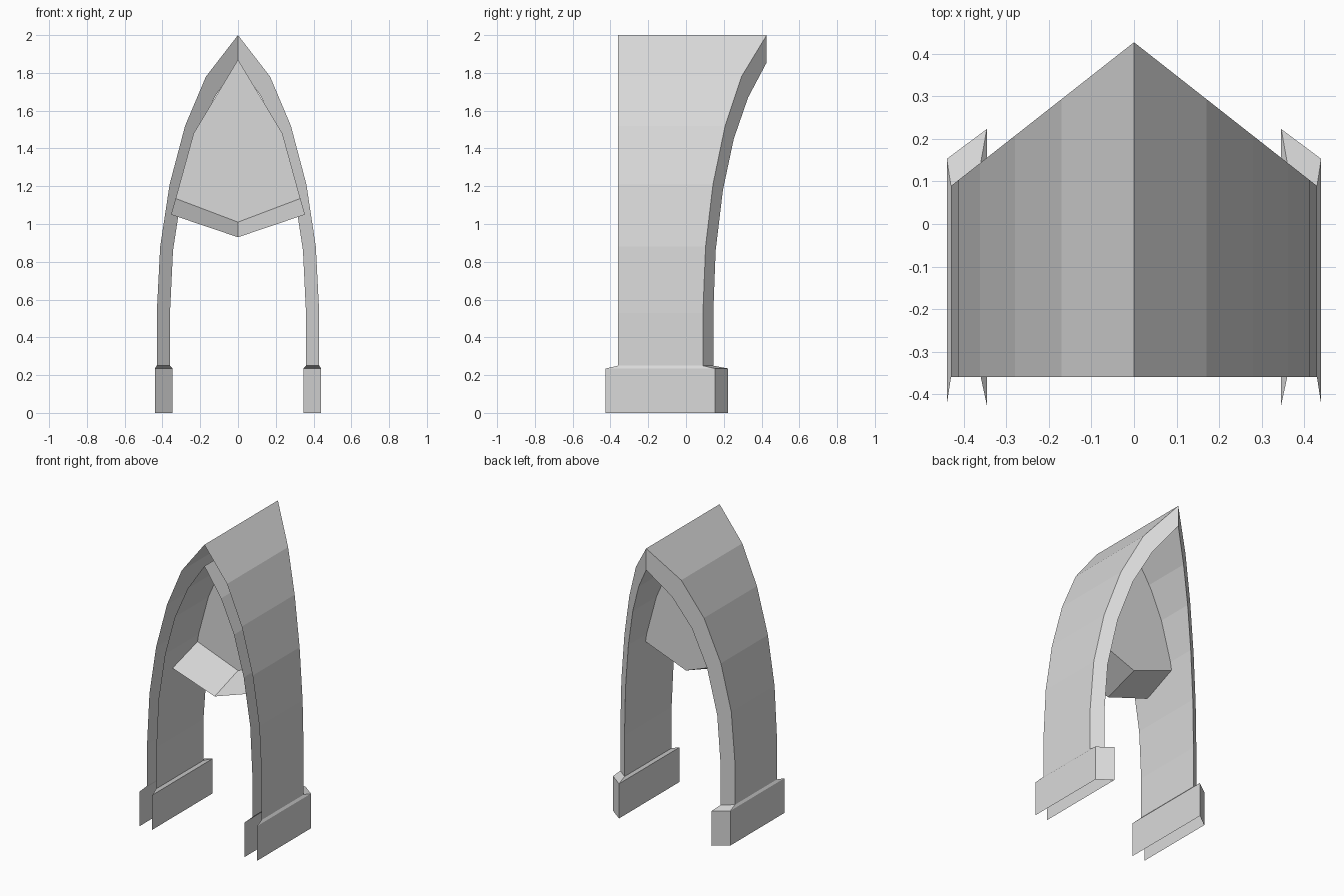
import bpy

if "Cube" in bpy.data.objects:
    bpy.data.objects.remove(bpy.data.objects["Cube"])

grey = bpy.data.materials.new("light_grey")
grey.diffuse_color = (0.7, 0.7, 0.7, 1)
grey.use_nodes = True
grey.node_tree.nodes["Principled BSDF"].inputs["Base Color"].default_value = grey.diffuse_color


def make_mirrored(name, verts, faces):
    """Right half of a part, mirrored across x = 0."""
    mesh = bpy.data.meshes.new(name)
    mesh.from_pydata(verts, [], faces)
    mesh.materials.append(grey)
    obj = bpy.data.objects.new(name, mesh)
    bpy.context.collection.objects.link(obj)
    mod = obj.modifiers.new("mirror", 'MIRROR')
    mod.use_clip = True
    mod.merge_threshold = 0.001
    return obj


def channel(name, sections):
    """Loft U-shaped sections (outer front, outer back, inner back, inner front), open at the front."""
    verts = [p for s in sections for p in s]
    faces = []
    for i in range(len(sections) - 1):
        a, b = 4 * i, 4 * i + 4
        for k in range(3):
            faces.append((a + k, a + k + 1, b + k + 1, b + k))
    return make_mirrored(name, verts, faces)


FRONT = -0.36


def back_y(x):
    return 0.427 - 0.785 * x


def arch_section(xo, zo, xi, zi):
    return [(xo, FRONT, zo), (xo, back_y(xo), zo), (xi, back_y(xi), zi), (xi, FRONT, zi)]


def foot_section(z):
    return [(0.44, -0.425, z), (0.44, 0.153, z), (0.346, 0.223, z), (0.346, -0.425, z)]


# Pointed arch: outer and inner profile from foot to apex
profile = [
    (0.43, 0.25, 0.36, 0.25),
    (0.43, 0.53, 0.36, 0.53),
    (0.412, 0.88, 0.344, 0.86),
    (0.362, 1.21, 0.295, 1.18),
    (0.28, 1.52, 0.222, 1.45),
    (0.17, 1.78, 0.125, 1.67),
    (0.0, 2.0, 0.0, 1.855),
]
sections = [arch_section(*p) for p in profile]
channel("arch", sections)

# Feet with a bevelled shoulder meeting the arch
channel("feet", [foot_section(0.0), foot_section(0.235), sections[0]])

# Flat panel filling the top of the arch
make_mirrored("arch_panel",
              [(0, 0, 1.01), (0.33, 0, 1.135), (0.235, 0, 1.48), (0, 0, 1.87)],
              [(0, 1, 2, 3)])

# Sloping V-shaped sill in front of the panel
make_mirrored("panel_sill",
              [(0, 0, 1.01), (0, -0.25, 0.93), (0.355, -0.25, 1.05), (0.33, 0, 1.135)],
              [(0, 1, 2, 3)])
